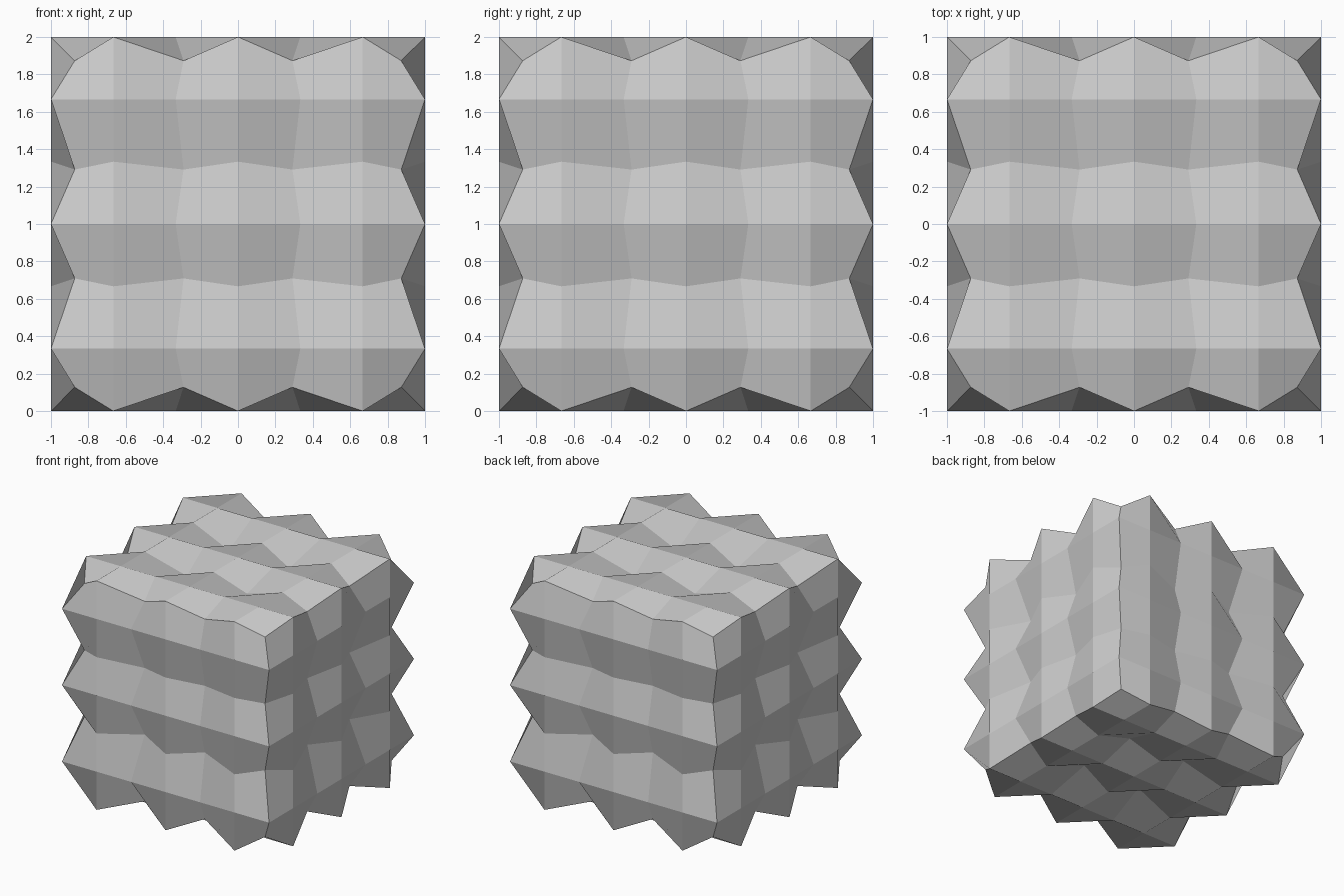
import bpy, bmesh

if "Cube" in bpy.data.objects:
    bpy.data.objects.remove(bpy.data.objects["Cube"])

CELLS = 6        # cells along each cube side
PIT = 0.873      # how far the pit points are pulled toward the centre

# cube split into an even grid of quads
bm = bmesh.new()
bmesh.ops.create_cube(bm, size=2)
bmesh.ops.subdivide_edges(bm, edges=bm.edges[:], cuts=CELLS - 1, use_grid_fill=True)

# pull in every grid point whose three indices are all odd, leaving ridges between the pits
for v in bm.verts:
    if all(round(c * CELLS / 2) % 2 for c in v.co):
        v.co *= PIT
    v.co.z += 1

bmesh.ops.recalc_face_normals(bm, faces=bm.faces[:])
mesh = bpy.data.meshes.new("dimpled_cube")
bm.to_mesh(mesh)
bm.free()
bpy.context.collection.objects.link(bpy.data.objects.new("dimpled_cube", mesh))
